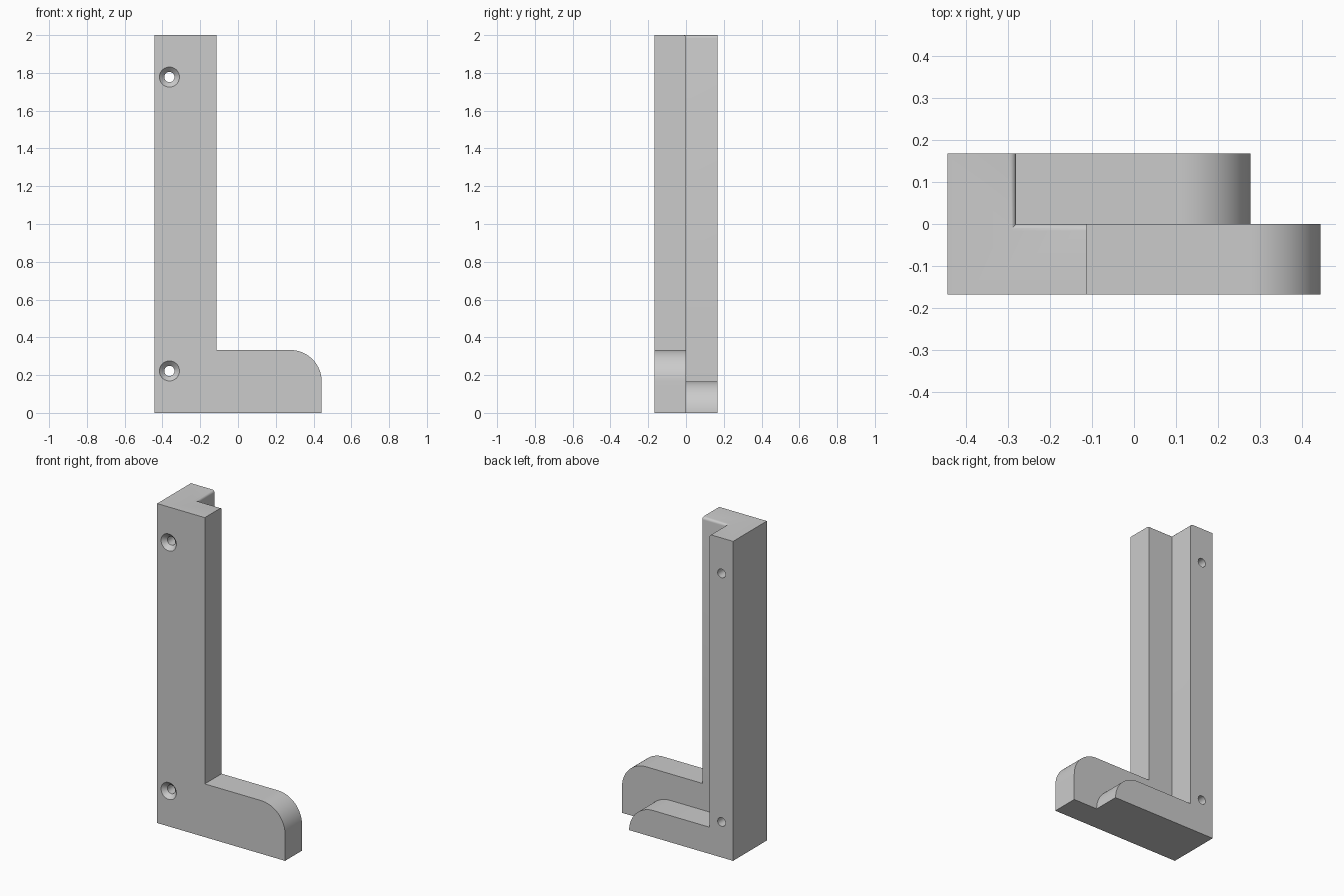
import bpy, bmesh, math
from mathutils import Matrix, Vector

cube = bpy.data.objects.get("Cube")
if cube:
    bpy.data.objects.remove(cube, do_unlink=True)

HALF_X, HALF_Y, HEIGHT = 0.443, 0.167, 2.0
ROUND = 0.167           # rounded toe radius
LEDGE_X = -0.28         # side of the narrow rear post

grey = bpy.data.materials.new("matte_grey")
grey.use_nodes = True
grey.diffuse_color = (0.6, 0.6, 0.6, 1)
grey.node_tree.nodes["Principled BSDF"].inputs["Base Color"].default_value = (0.6, 0.6, 0.6, 1)


def add_object(name, bm):
    bmesh.ops.recalc_face_normals(bm, faces=bm.faces[:])
    mesh = bpy.data.meshes.new(name)
    bm.to_mesh(mesh)
    bm.free()
    mesh.materials.append(grey)
    obj = bpy.data.objects.new(name, mesh)
    bpy.context.collection.objects.link(obj)
    return obj


def toe(x, z, steps=20):
    """Quarter round ending at the outer x, with its crown at height z."""
    angles = [math.pi / 2 * (1 - i / steps) for i in range(steps + 1)]
    return [(x - ROUND + ROUND * math.cos(a), z - ROUND + ROUND * math.sin(a)) for a in angles]


def extrude_profile(name, points, y0, y1):
    bm = bmesh.new()
    face = bm.faces.new([bm.verts.new((x, y0, z)) for x, z in points])
    new = bmesh.ops.extrude_face_region(bm, geom=[face])["geom"]
    verts = [v for v in new if isinstance(v, bmesh.types.BMVert)]
    bmesh.ops.translate(bm, verts=verts, vec=Vector((0, y1 - y0, 0)))
    return add_object(name, bm)


def cone_cutter(name, x, z, y0, y1, r0, r1):
    bm = bmesh.new()
    place = Matrix.Translation((x, (y0 + y1) / 2, z)) @ Matrix.Rotation(-math.pi / 2, 4, 'X')
    bmesh.ops.create_cone(bm, cap_ends=True, segments=40, radius1=r0, radius2=r1,
                          depth=y1 - y0, matrix=place)
    return add_object(name, bm)


# L-shaped bracket body
body = extrude_profile("corner_bracket", [
    (-HALF_X, 0), (-HALF_X, HEIGHT), (-0.113, HEIGHT), (-0.113, 0.333),
    *toe(HALF_X, 0.333), (HALF_X, 0)], -HALF_Y, HALF_Y)

# Rear relief that leaves a smaller L behind the front plate
cutters = [extrude_profile("rear_relief_cutter", [
    (LEDGE_X, 2.2), (LEDGE_X, 0.167), *toe(0.277, 0.167),
    (0.277, -0.1), (0.6, -0.1), (0.6, 2.2)], 0, 0.3)]

# Countersunk screw holes
for label, z in (("lower", 0.222), ("upper", 1.778)):
    cutters.append(cone_cutter(label + "_hole_cutter", -0.363, z, -0.3, 0.3, 0.027, 0.027))
    cutters.append(cone_cutter(label + "_countersink_cutter", -0.363, z,
                               -HALF_Y - 0.02, -HALF_Y + 0.053, 0.073, 0))

for cutter in cutters:
    cutter.hide_render = True
    mod = body.modifiers.new(cutter.name, 'BOOLEAN')
    mod.operation = 'DIFFERENCE'
    mod.solver = 'EXACT'
    mod.object = cutter

# Bake the cuts, then remove the cutters
bpy.context.view_layer.update()
bm = bmesh.new()
bm.from_object(body, bpy.context.evaluated_depsgraph_get())
body.modifiers.clear()
for cutter in cutters:
    bpy.data.objects.remove(cutter, do_unlink=True)

# Eased lead-in on the inner top edges
bmesh.ops.remove_doubles(bm, verts=bm.verts[:], dist=0.0001)
inner = [e for e in bm.edges if all(v.co.z > 1.999 for v in e.verts)
         and (all(abs(v.co.x - LEDGE_X) < 0.001 for v in e.verts)
              or all(abs(v.co.y) < 0.001 for v in e.verts))]
bmesh.ops.bevel(bm, geom=inner, offset=0.016, offset_type='OFFSET', segments=5,
                profile=0.5, affect='EDGES')
for face in bm.faces:
    face.material_index = 0
bm.to_mesh(body.data)
bm.free()

# Smooth curves, crisp edges
bpy.ops.object.select_all(action='DESELECT')
body.select_set(True)
bpy.context.view_layer.objects.active = body
bpy.ops.object.shade_smooth_by_angle(angle=math.radians(30))
